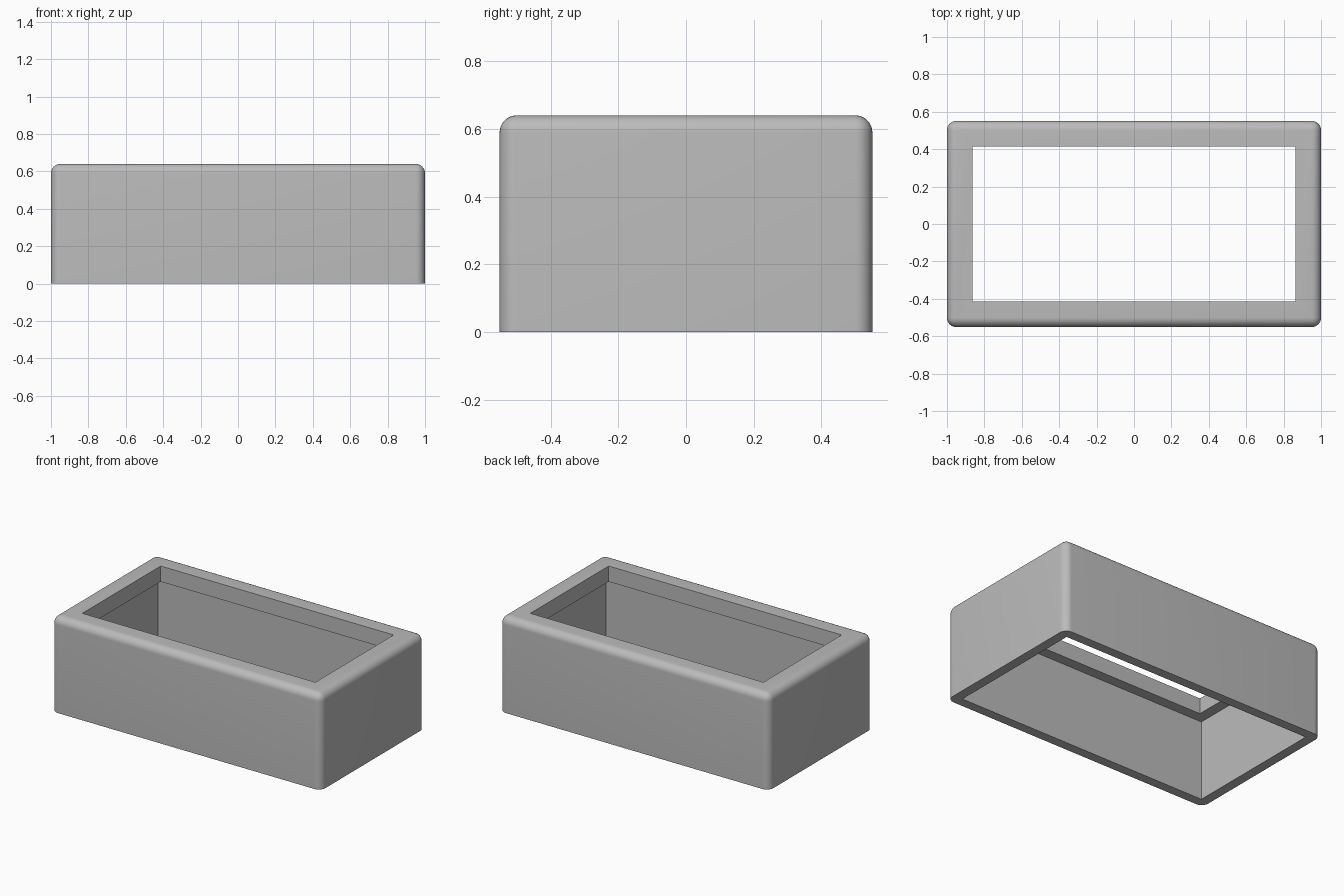
import bpy
import bmesh

# Overall sizes
LENGTH, WIDTH, HEIGHT = 2.0, 1.102, 0.64
WALL, LIP, LIP_DEPTH, RADIUS = 0.065, 0.136, 0.105, 0.05

default = bpy.data.objects.get("Cube")
if default:
    bpy.data.objects.remove(default, do_unlink=True)

grey = bpy.data.materials.new("grey_plastic")
grey.use_nodes = True
colour = (0.5, 0.5, 0.5, 1)
grey.diffuse_color = colour
grey.node_tree.nodes["Principled BSDF"].inputs["Base Color"].default_value = colour


def box(name, inset, bottom, top, radius=0):
    """Box inset from the outer footprint, with rounded upright and top edges."""
    bm = bmesh.new()
    bmesh.ops.create_cube(bm, size=1)
    for v in bm.verts:
        v.co.x *= LENGTH - 2 * inset
        v.co.y *= WIDTH - 2 * inset
        v.co.z = top if v.co.z > 0 else bottom
    if radius:
        edges = [e for e in bm.edges if any(v.co.z == top for v in e.verts)]
        edges = [e for e in bm.edges if max(v.co.z for v in e.verts) > bottom + radius]
        bmesh.ops.bevel(bm, geom=edges, offset=radius, segments=8,
                        profile=0.5, affect='EDGES')
    mesh = bpy.data.meshes.new(name)
    bm.to_mesh(mesh)
    bm.free()
    mesh.materials.append(grey)
    obj = bpy.data.objects.new(name, mesh)
    bpy.context.collection.objects.link(obj)
    return obj


# Rounded shell, hollow cavity open below, narrower opening through the top
shell = box("case_shell", 0, 0, HEIGHT, RADIUS)
cavity = box("cavity_cutter", WALL, -0.2, HEIGHT - LIP_DEPTH)
opening = box("opening_cutter", LIP, 0.1, HEIGHT + 0.2)

bpy.ops.object.select_all(action='DESELECT')
bpy.context.view_layer.objects.active = shell
shell.select_set(True)
for cutter in (cavity, opening):
    cutter.hide_render = True
    cut = shell.modifiers.new(cutter.name, 'BOOLEAN')
    cut.operation = 'DIFFERENCE'
    cut.solver = 'EXACT'
    cut.object = cutter
    bpy.ops.object.modifier_apply(modifier=cut.name)
    bpy.data.objects.remove(cutter, do_unlink=True)

bpy.ops.object.shade_smooth_by_angle(angle=0.6)
